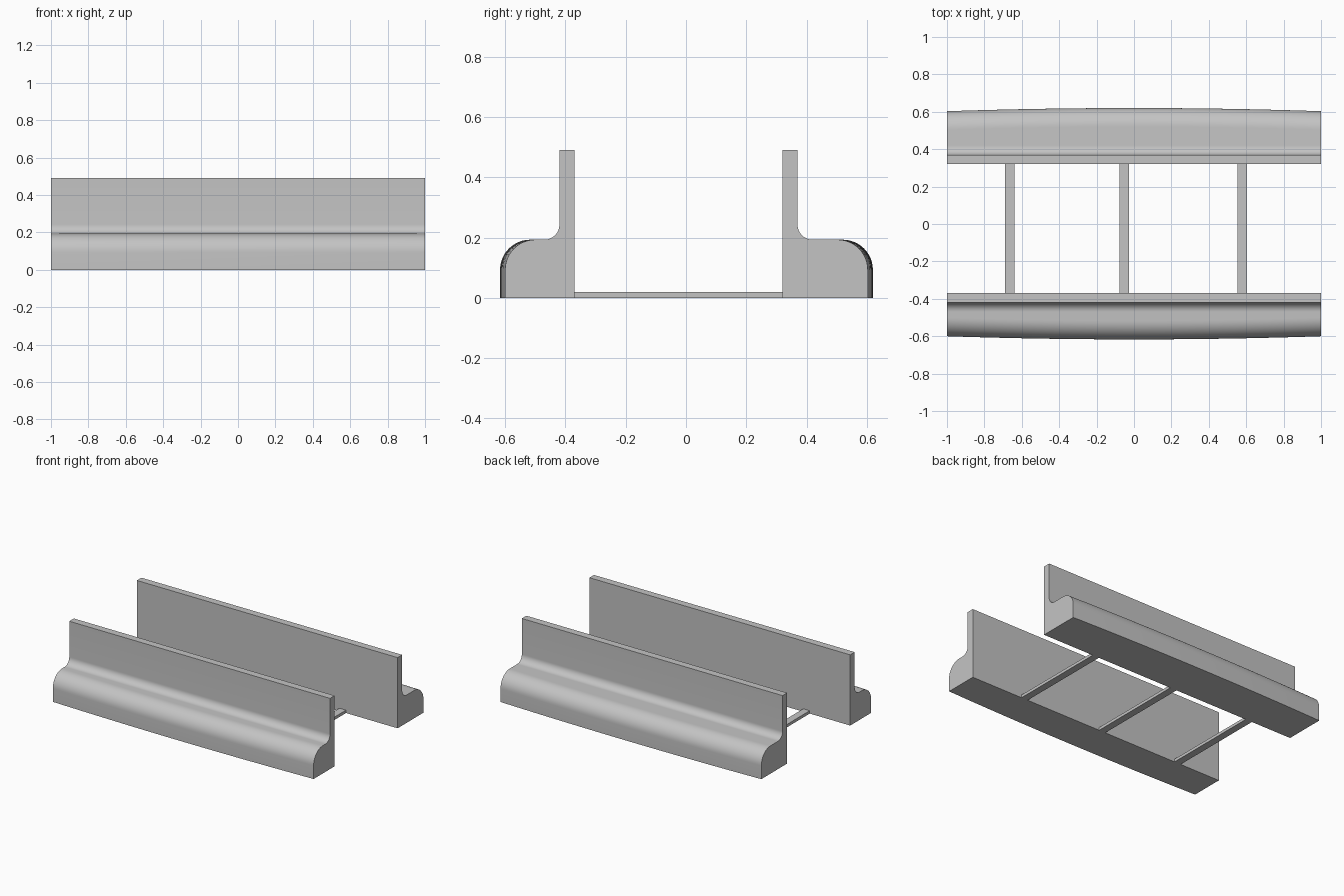
import bpy
import bmesh
from math import sin, cos, pi, radians

cube = bpy.data.objects.get("Cube")
if cube:
    bpy.data.objects.remove(cube)

grey = bpy.data.materials.new("plain grey")
grey.use_nodes = True
colour = (0.55, 0.55, 0.55, 1)
grey.diffuse_color = colour
grey.node_tree.nodes["Principled BSDF"].inputs["Base Color"].default_value = colour

WALL_TOP, STEP_TOP = 0.49, 0.193
FILLET, ROUND = 0.05, 0.1
BOW, SECTIONS, ARC = 0.017, 24, 12


def arc(cy, cz, r, start, end):
    angles = [start + (end - start) * i / ARC for i in range(ARC + 1)]
    return [(cy + r * cos(a), cz + r * sin(a)) for a in angles]


def finish(bm, name):
    bmesh.ops.recalc_face_normals(bm, faces=bm.faces)
    mesh = bpy.data.meshes.new(name)
    bm.to_mesh(mesh)
    bm.free()
    mesh.materials.append(grey)
    obj = bpy.data.objects.new(name, mesh)
    bpy.context.collection.objects.link(obj)
    return obj


def rail(name, side, inner, outer, edge):
    """Upright wall with a filleted, rounded step that bows outward mid-length."""
    rounded = arc(edge - ROUND, STEP_TOP - ROUND, ROUND, pi / 2, 0)
    hollow = arc(outer + FILLET, STEP_TOP + FILLET, FILLET, pi, 1.5 * pi)
    profile = [(inner, 0), (inner, WALL_TOP), (outer, WALL_TOP)]
    profile += hollow + rounded + [(edge, 0)]
    bowed_from = 3 + len(hollow)

    bm = bmesh.new()
    rings = []
    for s in range(SECTIONS + 1):
        x = -1 + 2 * s / SECTIONS
        bow = BOW * (1 - x * x)
        rings.append([bm.verts.new((x, side * (y + (bow if i >= bowed_from else 0)), z))
                      for i, (y, z) in enumerate(profile)])
    n = len(profile)
    for a, b in zip(rings, rings[1:]):
        for i in range(n):
            j = (i + 1) % n
            bm.faces.new((a[i], a[j], b[j], b[i]))
    bm.faces.new(rings[0])
    bm.faces.new(rings[-1])
    obj = finish(bm, name)
    bpy.ops.object.select_all(action='DESELECT')
    obj.select_set(True)
    bpy.context.view_layer.objects.active = obj
    bpy.ops.object.shade_smooth_by_angle(angle=radians(30))


# Facing rails
rail("front_rail", -1, 0.37, 0.42, 0.6)
rail("back_rail", 1, 0.32, 0.37, 0.603)

# Flat cross ties between the rails
for label, x in (("right", -0.665), ("middle", -0.052), ("left", 0.579)):
    bm = bmesh.new()
    bmesh.ops.create_cube(bm, size=1)
    bmesh.ops.scale(bm, verts=bm.verts, vec=(0.05, 0.69, 0.02))
    bmesh.ops.translate(bm, verts=bm.verts, vec=(x, -0.025, 0.01))
    finish(bm, label + "_cross_tie")
